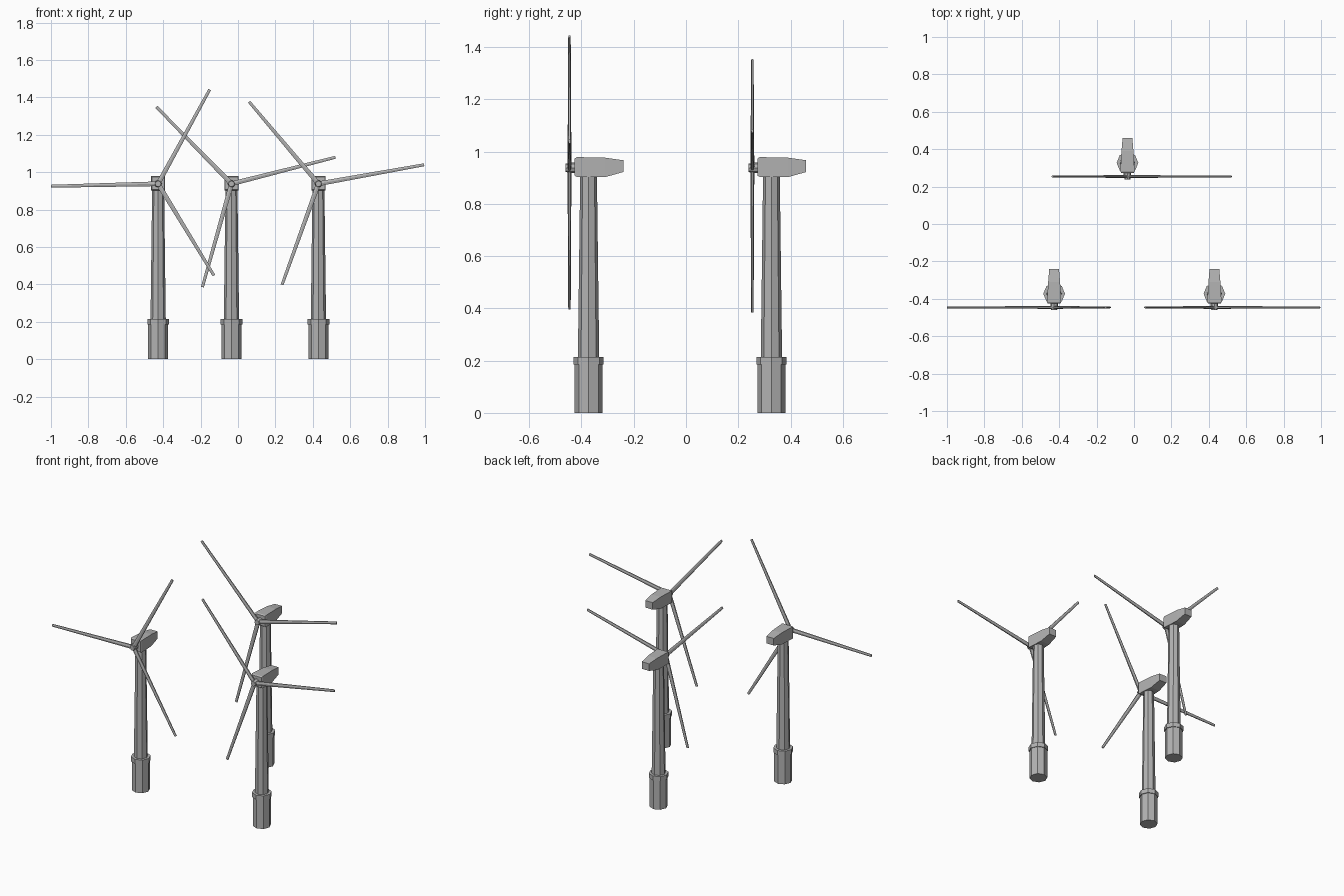
import bpy
import bmesh
from math import radians
from mathutils import Matrix, Vector

cube = bpy.data.objects.get("Cube")
if cube:
    bpy.data.objects.remove(cube, do_unlink=True)

grey = bpy.data.materials.new("light_grey")
GREY = (0.45, 0.45, 0.45, 1)
grey.diffuse_color = GREY
grey.use_nodes = True
grey.node_tree.nodes["Principled BSDF"].inputs["Base Color"].default_value = GREY

HUB_Z = 0.938
BLADE_LENGTH = 0.574


def finish(bm, name, origin):
    """Turn a bmesh into a flat-shaded object standing at the origin given."""
    bmesh.ops.recalc_face_normals(bm, faces=bm.faces)
    mesh = bpy.data.meshes.new(name)
    bm.to_mesh(mesh)
    bm.free()
    mesh.materials.append(grey)
    obj = bpy.data.objects.new(name, mesh)
    obj.location = origin
    bpy.context.collection.objects.link(obj)
    return obj


def cone(bm, r1, r2, start, end, matrix=Matrix(), sides=8):
    """Tapered prism along local z from start to end."""
    place = matrix @ Matrix.Translation((0, 0, (start + end) / 2))
    bmesh.ops.create_cone(bm, cap_ends=True, segments=sides, radius1=r1,
                          radius2=r2, depth=end - start, matrix=place)


def add_column(name, origin, r1, r2, bottom, top):
    bm = bmesh.new()
    cone(bm, r1, r2, bottom, top)
    finish(bm, name, origin)


def add_nacelle(name, origin):
    # Sections front to back: y, half width, bottom, top
    sections = [(-0.053, 0.034, 0.908, 0.974), (-0.045, 0.038, 0.903, 0.979),
                (0.062, 0.032, 0.902, 0.977), (0.133, 0.026, 0.922, 0.967)]
    bm = bmesh.new()
    rings = []
    for y, w, low, high in sections:
        corners = [(-w, low), (w, low), (w, high), (-w, high)]
        rings.append([bm.verts.new((x, y, z)) for x, z in corners])
    for a, b in zip(rings, rings[1:]):
        for i in range(4):
            j = (i + 1) % 4
            bm.faces.new((a[i], a[j], b[j], b[i]))
    bm.faces.new(rings[0])
    bm.faces.new(rings[-1])
    finish(bm, name, origin)


def add_rotor(name, origin, angle):
    # Local z of the hub points forward along -y
    forward = Matrix.Rotation(radians(90), 4, "X")
    bm = bmesh.new()
    cone(bm, 0.02, 0.02, 0.05, 0.068, forward)
    cone(bm, 0.02, 0.016, 0.068, 0.088, forward)
    finish(bm, name + "_hub", origin + Vector((0, 0, HUB_Z)))

    # Three thin tapered blades
    flatten = Matrix.Diagonal((1, 0.52, 1, 1))
    for i in range(3):
        bm = bmesh.new()
        turn = Matrix.Rotation(radians(90 - angle - 120 * i), 4, "Y")
        cone(bm, 0.0145, 0.009, 0.005, BLADE_LENGTH, turn @ flatten, sides=6)
        finish(bm, f"{name}_blade_{i + 1}", origin + Vector((0, -0.073, HUB_Z)))


def add_turbine(name, x, y, angle):
    origin = Vector((x, y, 0))
    add_column(name + "_base", origin, 0.053, 0.053, 0, 0.19)
    add_column(name + "_collar", origin, 0.058, 0.058, 0.185, 0.214)
    add_column(name + "_tower", origin, 0.041, 0.032, 0.2, 0.91)
    add_nacelle(name + "_nacelle", origin)
    add_rotor(name, origin, angle)


add_turbine("front_right_turbine", -0.427, -0.373, 61.3)
add_turbine("back_turbine", -0.035, 0.327, 14.3)
add_turbine("front_left_turbine", 0.43, -0.373, 10.2)
